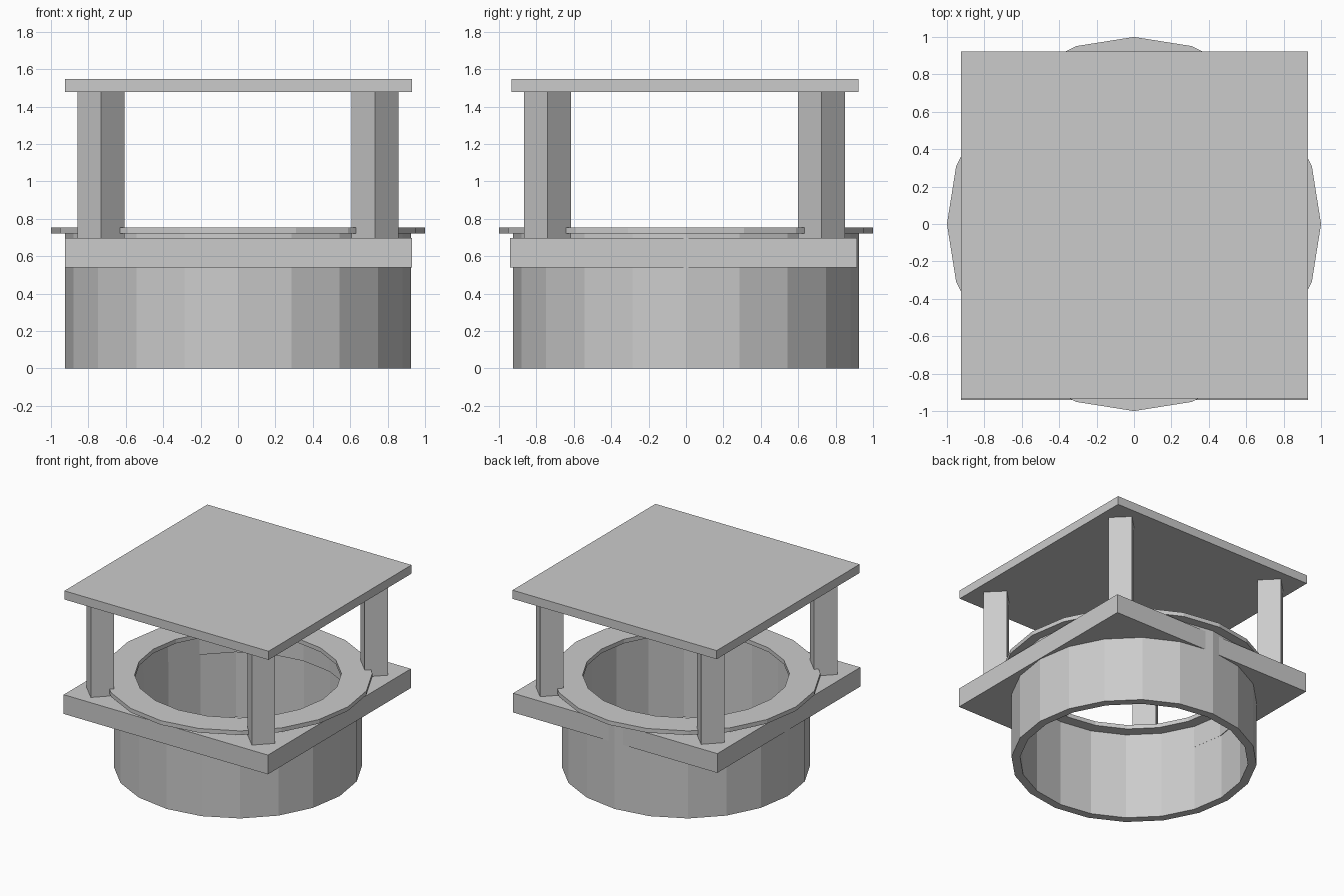
import bpy, bmesh
from math import sin, cos, pi

if "Cube" in bpy.data.objects:
    bpy.data.objects.remove(bpy.data.objects["Cube"])


def ngon(r, n=20, x=0.0, y=0.0, turn=0.0):
    return [(x + r * cos(turn + 2 * pi * i / n), y + r * sin(turn + 2 * pi * i / n)) for i in range(n)]


def slab(name, z0, z1, *loops):
    """Extrude an outline (first loop) with optional holes (other loops)."""
    bm = bmesh.new()
    edges = []
    for loop in loops:
        vs = [bm.verts.new((x, y, z0)) for x, y in loop]
        edges += [bm.edges.new((vs[i - 1], vs[i])) for i in range(len(vs))]
    bmesh.ops.triangle_fill(bm, use_beauty=True, use_dissolve=False, edges=edges)
    ext = bmesh.ops.extrude_face_region(bm, geom=bm.faces[:], use_keep_orig=True)
    top = [g for g in ext["geom"] if isinstance(g, bmesh.types.BMVert)]
    bmesh.ops.translate(bm, verts=top, vec=(0, 0, z1 - z0))
    bmesh.ops.recalc_face_normals(bm, faces=bm.faces[:])
    mesh = bpy.data.meshes.new(name)
    bm.to_mesh(mesh)
    bm.free()
    ob = bpy.data.objects.new(name, mesh)
    bpy.context.collection.objects.link(ob)
    return ob


SQ = 0.928 * 2 ** 0.5  # corner radius of the square boards

# round wall and overhanging rim, both 20-sided
slab("well_wall", 0.0, 0.72, ngon(0.925), ngon(0.86))
slab("well_rim", 0.72, 0.754, ngon(1.0), ngon(0.77))

# square collar around the wall, set slightly forward
slab("square_collar", 0.54, 0.698,
     ngon(SQ, 4, 0.003, -0.0135, pi / 4), ngon(0.86, 20, 0.003, -0.0135))

# four posts turned 45 degrees
for side, sx in (("left", -1), ("right", 1)):
    for end, sy in (("front", -1), ("back", 1)):
        slab(f"{end}_{side}_post", 0.69, 1.48,
             ngon(0.125, 4, sx * 0.732, sy * 0.733 - 0.008))

# flat roof
slab("roof", 1.477, 1.548, ngon(SQ, 4, 0.003, -0.005, pi / 4))
